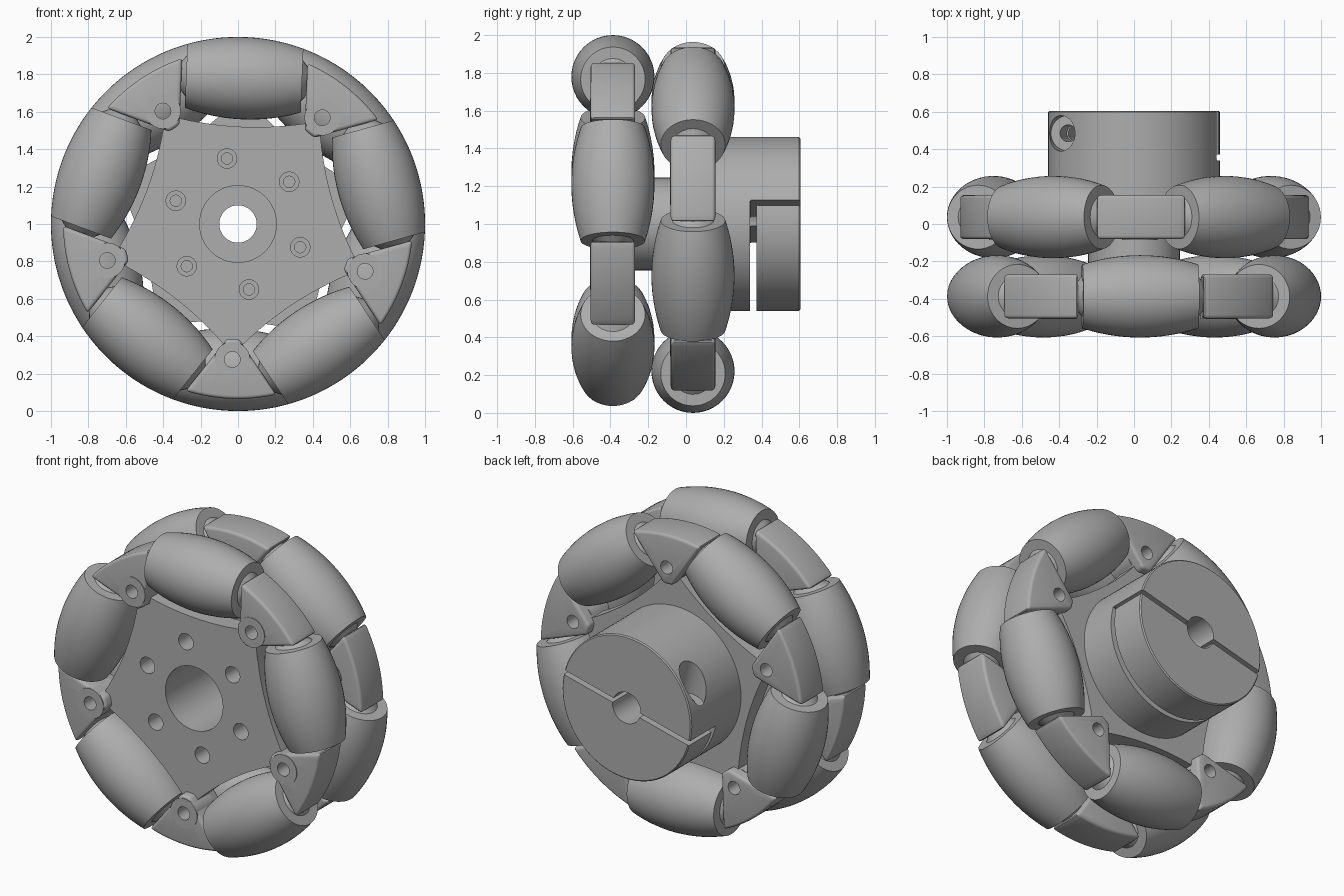
import bpy, bmesh, math
from mathutils import Matrix

cube = bpy.data.objects.get("Cube")
if cube:
    bpy.data.objects.remove(cube, do_unlink=True)

GREY = (0.42, 0.42, 0.42, 1)
mat = bpy.data.materials.new("plain_grey")
mat.use_nodes = True
mat.diffuse_color = GREY
bsdf = mat.node_tree.nodes["Principled BSDF"]
bsdf.inputs["Base Color"].default_value = GREY
bsdf.inputs["Roughness"].default_value = 0.6

CENTRE = Matrix.Translation((0, 0, 1))
ROWS = {"front": (-0.387, 0), "rear": (0.037, 36)}
TWIST = 2.4          # turn of the whole wheel, degrees
AXIS_R = 0.78        # distance from wheel centre to roller axles
ROLL_HALF = 0.31     # half length of a roller
GAP = 0.335          # roller centre to the flank of a bracket


def turn(deg):
    return Matrix.Rotation(math.radians(deg), 4, 'Y')


def add(name, bm, matrix=Matrix()):
    bmesh.ops.recalc_face_normals(bm, faces=bm.faces)
    mesh = bpy.data.meshes.new(name)
    bm.to_mesh(mesh)
    bm.free()
    mesh.materials.append(mat)
    ob = bpy.data.objects.new(name, mesh)
    bpy.context.scene.collection.objects.link(ob)
    ob.matrix_world = matrix
    return ob


def lathe(profile, steps=64):
    """Revolve (radius, y) points around the y axis into a closed solid."""
    bm = bmesh.new()
    rings = []
    for r, y in profile:
        rings.append([bm.verts.new((r * math.cos(2 * math.pi * i / steps), y,
                                    r * math.sin(2 * math.pi * i / steps)))
                      for i in range(steps)])
    for a, b in zip(rings, rings[1:]):
        for i in range(steps):
            j = (i + 1) % steps
            bm.faces.new((a[i], a[j], b[j], b[i]))
    bm.faces.new(rings[0])
    bm.faces.new(rings[-1])
    return bm


def rod(r, y0, y1, steps=32):
    return lathe([(r, y0), (r, y1)], steps)


def prism(points, y0, y1):
    """Extrude an (x, z) outline along y."""
    bm = bmesh.new()
    face = bm.faces.new([bm.verts.new((x, y0, z)) for x, z in points])
    new = bmesh.ops.extrude_face_region(bm, geom=[face])["geom"]
    verts = [v for v in new if isinstance(v, bmesh.types.BMVert)]
    bmesh.ops.translate(bm, verts=verts, vec=(0, y1 - y0, 0))
    return bm


def bake(ob):
    bpy.context.view_layer.update()
    dg = bpy.context.evaluated_depsgraph_get()
    mesh = bpy.data.meshes.new_from_object(ob.evaluated_get(dg))
    ob.modifiers.clear()
    ob.data = mesh


def cut(ob, cutters):
    """Subtract the cutters and remove them."""
    for c in cutters:
        c.hide_render = True
        mod = ob.modifiers.new("cut", 'BOOLEAN')
        mod.operation, mod.solver, mod.object = 'DIFFERENCE', 'EXACT', c
    bake(ob)
    for c in cutters:
        bpy.data.objects.remove(c, do_unlink=True)


def smooth(ob, deg=35):
    bpy.ops.object.select_all(action='DESELECT')
    ob.select_set(True)
    bpy.context.view_layer.objects.active = ob
    bpy.ops.object.shade_smooth_by_angle(angle=math.radians(deg))


def barrel(t):
    return math.sqrt(1 - t * t) - AXIS_R


def copies(ob, name, place):
    for k in range(1, 5):
        c = ob.copy()
        c.name = f"{name}_{k + 1}"
        bpy.context.scene.collection.objects.link(c)
        c.matrix_world = place @ turn(72 * k)


def bolt_holes(radius, y0, y1):
    return [add("cutter", rod(radius, y0, y1),
                CENTRE @ turn(-39.5 + 60 * k) @ Matrix.Translation((0.355, 0, 0)))
            for k in range(6)]


LIE = Matrix.Translation((0, 0, AXIS_R)) @ Matrix.Rotation(math.radians(-90), 4, 'Z')

# Bracket outline pointing along +z, flanks parallel to the roller ends
tan36 = math.tan(math.radians(36))
apex = GAP / math.sin(math.radians(36))
half = 36 - math.degrees(math.asin(GAP / 0.935))
bracket_outline = [(-(0.615 - apex) * tan36, 0.615), ((0.615 - apex) * tan36, 0.615)]
bracket_outline += [(0.935 * math.sin(math.radians(half * i / 6)),
                     0.935 * math.cos(math.radians(half * i / 6))) for i in range(6, -7, -1)]

# Plate outline with a hollow facing each roller
plate_outline = []
for k in range(5):
    a = math.radians(72 * k)
    for i in range(-6, 7):
        t = GAP * i / 6
        r = 0.52 + 0.28 * t * t
        plate_outline.append((t * math.cos(a) + r * math.sin(a),
                              r * math.cos(a) - t * math.sin(a)))

for row, (y, shift) in ROWS.items():
    place = CENTRE @ Matrix.Translation((0, y, 0)) @ turn(TWIST + shift)

    # Barrel rollers following the wheel's rim
    ts = [ROLL_HALF * i / 10 for i in range(-10, 11)]
    bm = lathe([(barrel(t), t) for t in ts], 48)
    bm.transform(LIE)
    roller = add(f"{row}_roller_1", bm, place)
    smooth(roller)
    copies(roller, f"{row}_roller", place)

    # Axles with tapered collars at the roller ends
    e = ROLL_HALF
    bm = lathe([(0.05, -e - 0.07), (0.05, -GAP), (0.08, -GAP), (0.11, -e), (0.11, e),
                (0.08, GAP), (0.05, GAP), (0.05, e + 0.07)], 24)
    bm.transform(LIE)
    axle = add(f"{row}_axle_1", bm, place)
    smooth(axle)
    copies(axle, f"{row}_axle", place)

    # Rounded brackets between the rollers, each with a bolt hole
    seat = place @ turn(36)
    bracket = add(f"{row}_bracket_1", prism(bracket_outline, -0.118, 0.118), seat)
    bevel = bracket.modifiers.new("round", 'BEVEL')
    bevel.width, bevel.segments, bevel.limit_method = 0.018, 3, 'ANGLE'
    bake(bracket)
    at_bolt = seat @ Matrix.Translation((0, 0, 0.725))
    cut(bracket, [add("cutter", rod(0.042, -0.3, 0.3), at_bolt)])
    smooth(bracket)
    copies(bracket, f"{row}_bracket", seat)

    # Round bolt bosses on the bracket faces
    bm = rod(0.095, -0.122, 0.05, 40)
    boss = add(f"{row}_boss_1", bm, at_bolt)
    cut(boss, [add("cutter", rod(0.042, -0.3, 0.3), at_bolt)])
    boss.data.transform(Matrix.Translation((0, 0, 0.725)))
    boss.matrix_world = seat
    smooth(boss)
    copies(boss, f"{row}_boss", seat)

    # Five-sided carrier plate
    plate = add(f"{row}_plate", prism(plate_outline, -0.06, 0.06), place)
    cut(plate, [add("cutter", rod(0.205, -1, 1, 64), CENTRE)] + bolt_holes(0.052, -1, 1))
    smooth(plate)

# Spacer tube joining the two plates
spacer = add("spacer", rod(0.245, -0.34, -0.01, 64), CENTRE)
cut(spacer, [add("cutter", rod(0.205, -1, 1, 64), CENTRE)])
smooth(spacer)

# Clamping hub with bore, split, relief slot and clamp screw hole
hub = add("clamp_hub", lathe([(0.46, 0.09), (0.46, 0.598), (0.453, 0.605)], 96), CENTRE)
tilt = CENTRE @ turn(-14)
up = tilt @ Matrix.Translation((-0.32, 0.485, 0)) @ Matrix.Rotation(math.radians(90), 4, 'X')


def box(x0, x1, y0, y1, z0, z1):
    return add("cutter", prism([(x0, z0), (x1, z0), (x1, z1), (x0, z1)], y0, y1), tilt)


cut(hub, [add("cutter", rod(0.1, -1, 1, 48), CENTRE),
          box(-1, 1, 0.345, 1, -0.015, 0.015),
          box(-1, 1, 0.34, 0.372, -1, 0.012),
          add("cutter", rod(0.095, 0.17, 1), up),
          add("cutter", rod(0.045, -0.2, 1), up)] + bolt_holes(0.03, 0, 0.25))
smooth(hub)
